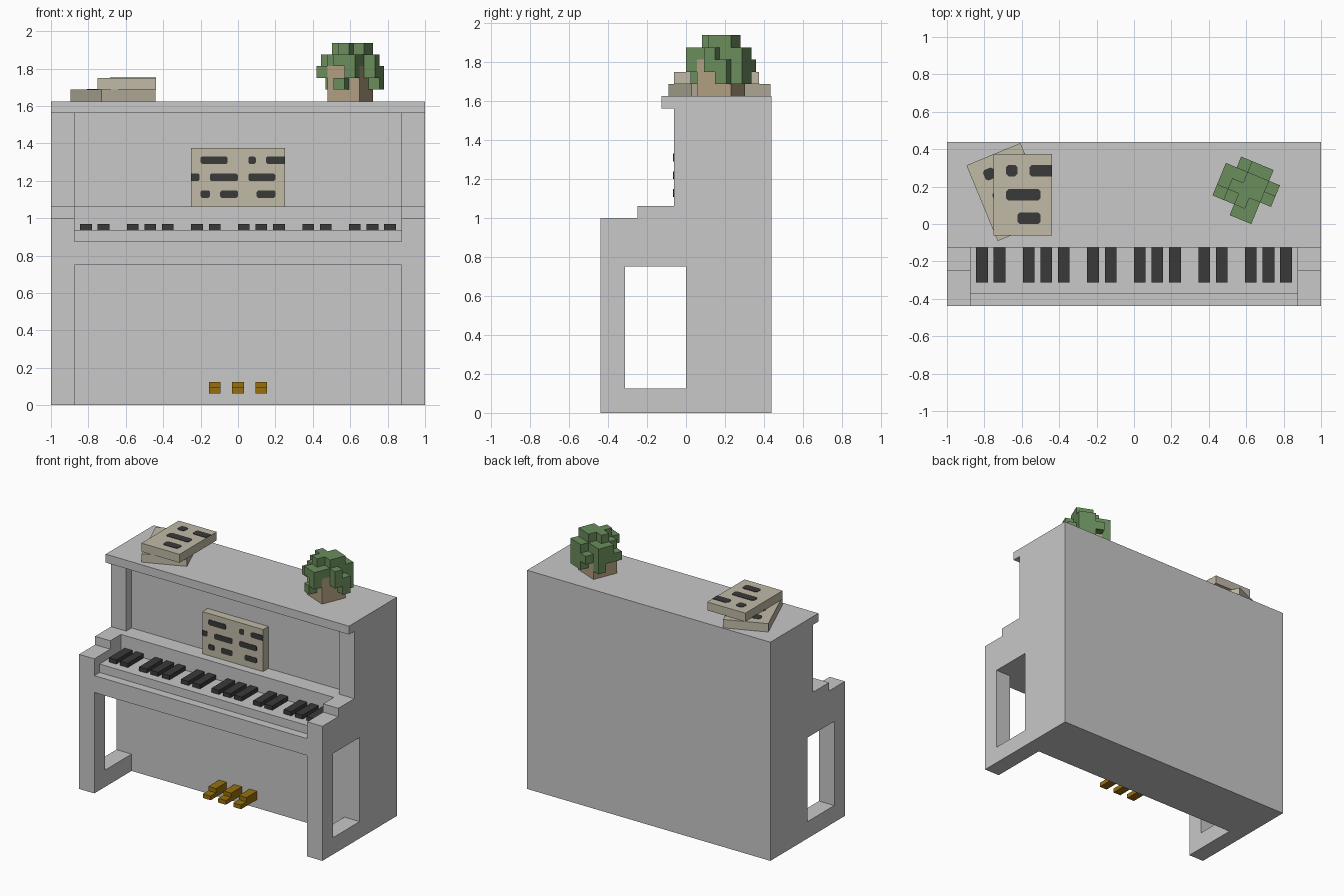
import bpy
import bmesh
import math
from mathutils import Matrix, Vector

if "Cube" in bpy.data.objects:
    bpy.data.objects.remove(bpy.data.objects["Cube"])

U = 1 / 16  # building unit


def material(name, r, g, b):
    m = bpy.data.materials.new(name)
    m.use_nodes = True
    m.diffuse_color = (r, g, b, 1)
    m.node_tree.nodes["Principled BSDF"].inputs["Base Color"].default_value = (r, g, b, 1)
    return m


GREY = material("pale grey", .58, .58, .58)
PAPER = material("paper beige", .53, .49, .38)
BLACK = material("charcoal", .042, .042, .042)
BRASS = material("brass", .31, .16, .004)
GREEN = material("leaf green", .144, .27, .107)
CLAY = material("clay tan", .44, .35, .225)


def finish(name, bm, mats, matrix=None):
    bmesh.ops.recalc_face_normals(bm, faces=bm.faces[:])
    mesh = bpy.data.meshes.new(name)
    bm.to_mesh(mesh)
    bm.free()
    for m in mats:
        mesh.materials.append(m)
    ob = bpy.data.objects.new(name, mesh)
    bpy.context.collection.objects.link(ob)
    if matrix:
        ob.matrix_world = matrix
    return ob


def add_box(bm, x, y, z):
    lo, hi = Vector((x[0], y[0], z[0])), Vector((x[1], y[1], z[1]))
    mat = Matrix.Translation((lo + hi) / 2) @ Matrix.Diagonal((hi - lo).to_4d())
    bmesh.ops.create_cube(bm, size=1, matrix=mat)


def boxes(name, spans, mat, matrix=None):
    bm = bmesh.new()
    for s in spans:
        add_box(bm, *s)
    return finish(name, bm, [mat], matrix)


def add_prism(bm, points, offset, mat_index=0):
    face = bm.faces.new([bm.verts.new(p) for p in points])
    out = bmesh.ops.extrude_face_region(bm, geom=[face])["geom"]
    bmesh.ops.translate(bm, vec=offset, verts=[v for v in out if isinstance(v, bmesh.types.BMVert)])
    for f in bm.faces:
        if any(v in face.verts for v in f.verts) or f in out:
            f.material_index = mat_index


# Piano case: stepped side profile across the full width, then hollowed
PROFILE = [(7, 0), (7, 26), (-2, 26), (-2, 25), (-1, 25), (-1, 17),
           (-4, 17), (-4, 16), (-7, 16), (-7, 0)]
bm = bmesh.new()
add_prism(bm, [(-1, y * U, z * U) for y, z in PROFILE], (2, 0, 0))
case = finish("piano_case", bm, [GREY])

IN = 14 * U
CUTS = {
    "front_panel_cut": ((-IN, IN), (-1, 0), (17 * U, 25 * U)),
    "key_well_cut": ((-IN, IN), (-1, -2 * U), (15 * U, 18 * U)),
    "key_slip_cut": ((-IN, IN), (-1, -6 * U), (14 * U, 18 * U)),
    "knee_space_cut": ((-IN, IN), (-1, 0), (-1, 12 * U)),
    "side_window_cut": ((-2, 2), (-5 * U, 0), (2 * U, 12 * U)),
}
cutters = []
for name, span in CUTS.items():
    cutter = boxes(name, [span], GREY)
    cutter.hide_render = True
    mod = case.modifiers.new(name, "BOOLEAN")
    mod.operation, mod.solver, mod.object = "DIFFERENCE", "EXACT", cutter
    cutters.append(cutter)
bpy.context.view_layer.update()
result = bpy.data.meshes.new_from_object(case.evaluated_get(bpy.context.evaluated_depsgraph_get()))
case.modifiers.clear()
case.data = result
for cutter in cutters:
    bpy.data.objects.remove(cutter)

# Black keys, in half units from the centre
KEYS = [-27, -24, -19, -16, -13, -8, -5, 0, 3, 6, 11, 14, 19, 22, 25]
boxes("black_keys", [((k * U / 2, k * U / 2 + U), (-5 * U, -2 * U), (15 * U, 15.5 * U))
                     for k in KEYS], BLACK)

# Pedals: a low toe and a taller heel
for side, x in (("right", -2 * U), ("middle", 0), ("left", 2 * U)):
    span = (x - U / 2, x + U / 2)
    boxes(side + "_pedal", [(span, (-3 * U, -2 * U), (U, 1.5 * U)),
                            (span, (-2 * U, 0), (U, 2 * U))], BRASS)


# Books: a slab whose upper face carries rows of printed bars
def book(name, w, h, rows, half, matrix):
    bm = bmesh.new()
    add_box(bm, (-w / 2, w / 2), (-h / 2, h / 2), (-U / 2, U / 2))
    c = half * .4
    for y, bars in rows:
        for a, b in bars:
            ca = 0 if a <= -w / 2 else c
            cb = 0 if b >= w / 2 else c
            outline = [(a + ca, -half), (b - cb, -half)]
            outline += [(b, c - half), (b, half - c)] if cb else []
            outline += [(b - cb, half), (a + ca, half)]
            outline += [(a, half - c), (a, c - half)] if ca else []
            add_prism(bm, [(px, y + py, U / 2) for px, py in outline], (0, 0, .003), 1)
    finish(name, bm, [PAPER, BLACK], matrix)


SCORE = [(.092, [(-.2, -.055), (.055, .095), (.15, .25)]),
         (0, [(-.25, -.205), (-.15, 0), (.055, .2)]),
         (-.09, [(-.2, -.15), (-.095, 0), (.1, .2)])]
COVER = [(.129, [(-.09, -.03), (.035, 2.5 * U)]),
         (0, [(-.09, .094)]),
         (-.125, [(-.03, .094)])]
book("sheet_music", 8 * U, 5 * U, SCORE, .02,
     Matrix.Translation((0, -U / 2, 19.5 * U)) @ Matrix.Rotation(math.pi / 2, 4, "X"))
book("upper_book", 5 * U, 7 * U, COVER, .03, Matrix.Translation((-9.5 * U, 2.5 * U, 27.5 * U)))
book("lower_book", 5 * U, 7 * U, COVER, .03,
     Matrix.Translation((-.668, .171, 26.5 * U)) @ Matrix.Rotation(math.pi / 8, 4, "Z"))

# Potted plant, turned on the lid; heights in units above the lid
PLANT = Matrix.Translation((.6, .18, 26 * U)) @ Matrix.Rotation(-math.pi / 8, 4, "Z")
boxes("plant_pot", [((-1.5 * U, 1.5 * U), (-1.5 * U, 1.5 * U), (0, 3 * U))], CLAY, PLANT)
LEAVES = [(0, -2, 1, 2), (0, -2, 3, 4), (1, -2, 2, 4),
          (-2, -1, 2, 3), (-2, 0, 2, 4), (-2, 1, 1, 4),
          (2, 0, 2, 4), (2, 1, 1, 3),
          (-1, 2, 2, 3), (0, 2, 1, 4), (1, 2, 1, 4)]
LOW_CORNERS = {(-1, -1), (1, -1), (-1, 1)}
for i in (-1, 0, 1):
    for j in (-1, 0, 1):
        LEAVES.append((i, j, 3, 4 if (i, j) in LOW_CORNERS else 5))
boxes("plant_leaves", [((i * U - U / 2, i * U + U / 2), (j * U - U / 2, j * U + U / 2),
                        (lo * U, hi * U)) for i, j, lo, hi in LEAVES], GREEN, PLANT)
